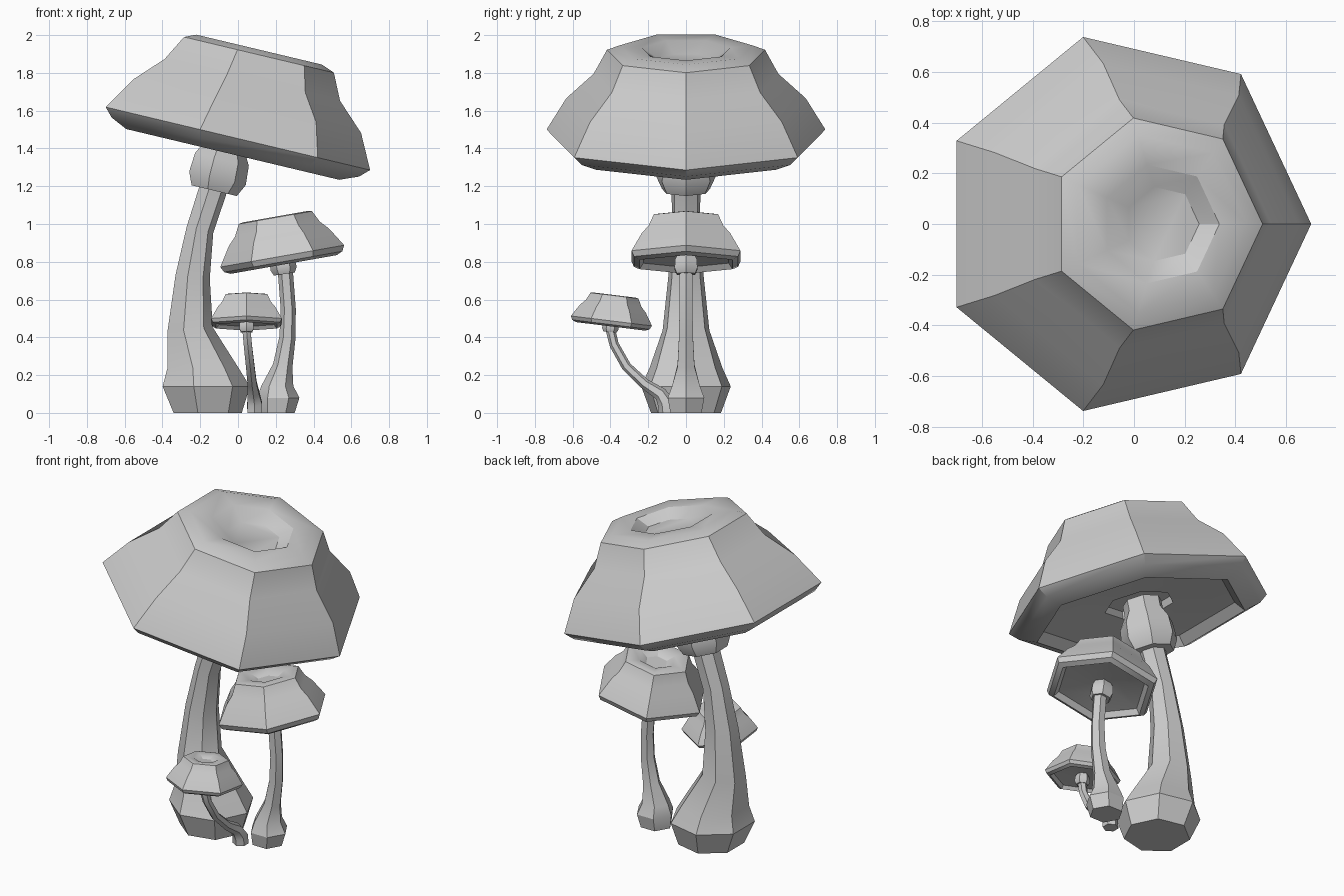
import bpy, bmesh, math
from mathutils import Vector

if "Cube" in bpy.data.objects:
    bpy.data.objects.remove(bpy.data.objects["Cube"])

UP = Vector((0, 0, 1))


def loft(name, rings, sides, phase=0.0):
    """Skin a closed solid through rings of (centre, axis, radius)."""
    bm = bmesh.new()
    loops = []
    for centre, axis, r in rings:
        q = UP.rotation_difference(axis)
        loop = []
        for i in range(sides):
            a = phase + 2 * math.pi * i / sides
            p = q @ Vector((r * math.cos(a), r * math.sin(a), 0))
            loop.append(bm.verts.new(centre + p))
        loops.append(loop)
    for a, b in zip(loops, loops[1:]):
        for i in range(sides):
            j = (i + 1) % sides
            bm.faces.new((a[i], a[j], b[j], b[i]))
    bm.faces.new(loops[0][::-1])
    bm.faces.new(loops[-1])
    bmesh.ops.recalc_face_normals(bm, faces=bm.faces)
    me = bpy.data.meshes.new(name)
    bm.to_mesh(me)
    bm.free()
    ob = bpy.data.objects.new(name, me)
    bpy.context.collection.objects.link(ob)
    bpy.ops.object.select_all(action='DESELECT')
    ob.select_set(True)
    bpy.context.view_layer.objects.active = ob
    bpy.ops.object.shade_smooth_by_angle(angle=math.radians(30))


def turned(name, centre, axis, profile, sides, phase=0.0, scale=1.0):
    """Profile of (radius, height, sideways shift) turned about a tilted axis."""
    centre, axis = Vector(centre), Vector(axis).normalized()
    side = UP.rotation_difference(axis) @ Vector((1, 0, 0))
    rings = []
    for r, h, *shift in profile:
        s = shift[0] if shift else 0
        rings.append((centre + axis * h * scale + side * s, axis, r * scale))
    loft(name, rings, sides, phase)


def stem(name, path, sides, flat, phase=0.0):
    """Tube along (x, y, z, radius); the first `flat` rings stay level."""
    pts = [Vector(p[:3]) for p in path]
    rings = []
    for i, p in enumerate(path):
        t = pts[min(i + 1, len(pts) - 1)] - pts[max(i - 1, 0)]
        rings.append((pts[i], UP if i < flat else t.normalized(), p[3]))
    loft(name, rings, sides, phase)


def lean(deg, along):
    a = math.radians(deg)
    return Vector((0, 0, math.cos(a))) + Vector(along) * math.sin(a)


COLLAR = [(.8, 0), (1, .42), (.95, 1.05), (.7, 1.5), (.7, 1.9)]

# large mushroom, seven sided, leaning to +x
big_axis = lean(13.4, (1, 0, 0))
turned("large_cap", (-.037, 0, 1.461), big_axis, [
    (.19, .03), (.20, -.01), (.56, -.035), (.61, -.088), (.708, -.047),
    (.757, 0), (.65, .18, .015), (.502, .32, .015), (.429, .457, .022),
    (.36, .484, .02), (.24, .48, .03), (.15, .43, .05)], 7)
turned("large_collar", (-.132, 0, 1.178), big_axis, COLLAR, 7, scale=.162)
stem("large_stem", [
    (-.17, 0, 0, .19), (-.18, 0, .14, .243), (-.195, 0, .238, .198),
    (-.26, 0, .44, .127), (-.245, 0, .72, .096), (-.205, 0, .97, .076),
    (-.14, 0, 1.17, .078), (-.11, 0, 1.28, .078)], 7, 3)

# smaller caps share one six sided profile
SMALL_CAP = [
    (.09, .005), (.26, -.015), (.285, -.045), (.318, -.03), (.333, 0),
    (.27, .10), (.228, .145), (.197, .207), (.175, .212), (.11, .205),
    (.065, .18)]

# medium mushroom, leaning to -x
mid_axis = lean(10, (-1, 0, 0))
turned("medium_cap", (.234, 0, .83), mid_axis, SMALL_CAP, 6)
turned("medium_collar", (.245, 0, .735), lean(8, (-1, 0, 0)), COLLAR, 6, scale=.07)
stem("medium_stem", [
    (.205, 0, 0, .095), (.213, 0, .08, .112), (.208, 0, .142, .085),
    (.237, 0, .25, .052), (.262, 0, .4, .043), (.266, 0, .55, .04),
    (.253, 0, .72, .04), (.245, 0, .78, .04)], 6, 3)

# small mushroom, bending out to the front
turn = math.pi / 2
turned("small_cap", (.045, -.395, .487), lean(7, (0, 1, 0)), SMALL_CAP, 6, turn, .65)
turned("small_collar", (.045, -.402, .428), lean(5, (0, 1, 0)), COLLAR, 6, turn, .044)
stem("small_stem", [
    (.088, -.10, 0, .045), (.088, -.105, .05, .045), (.082, -.135, .10, .036),
    (.075, -.22, .155, .028), (.065, -.315, .245, .026),
    (.052, -.38, .36, .025), (.045, -.40, .44, .025),
    (.045, -.398, .47, .025)], 6, 1, turn)
